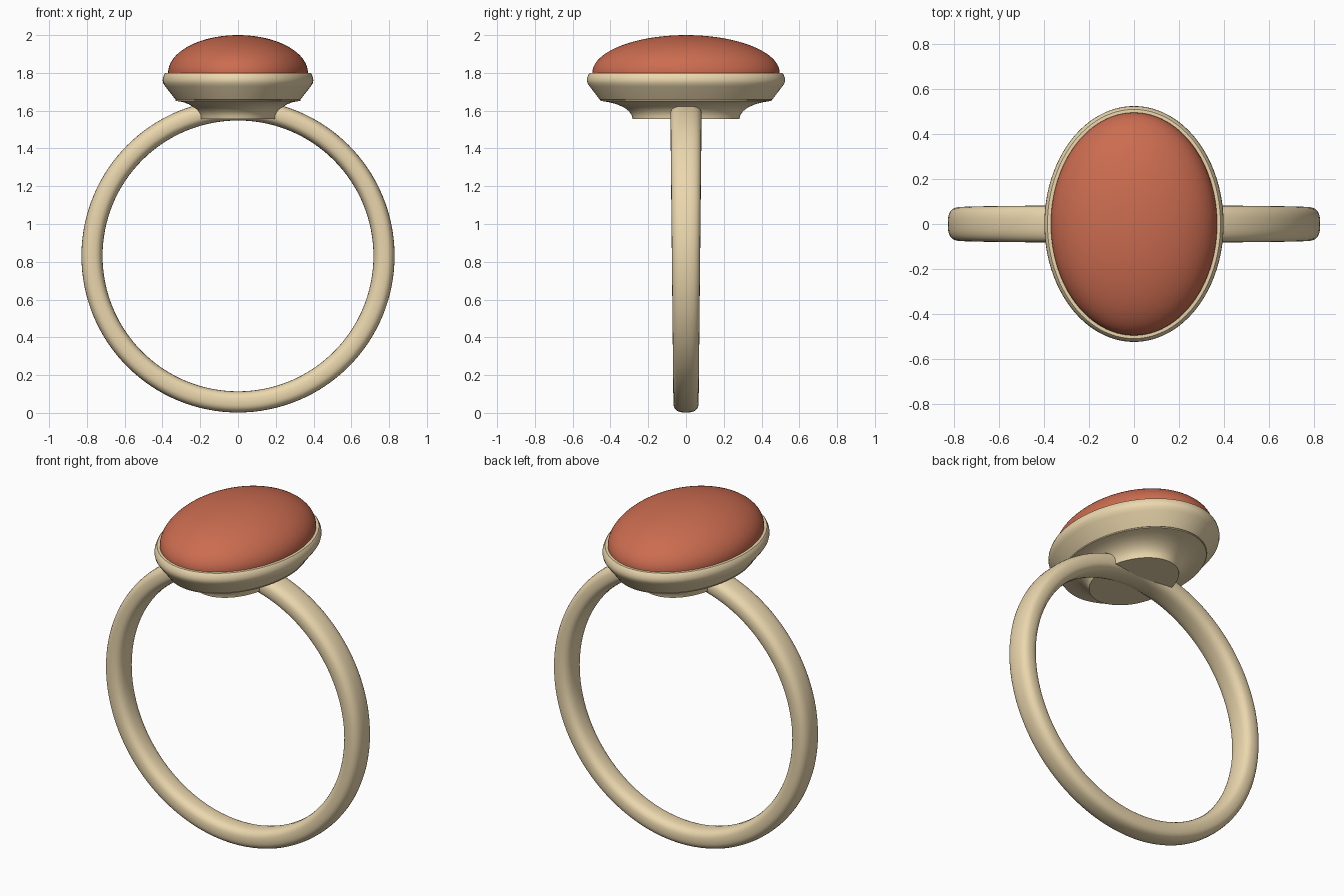
import bpy, bmesh, math
from math import sin, cos, pi

if "Cube" in bpy.data.objects:
    bpy.data.objects.remove(bpy.data.objects["Cube"])


def material(name, color):
    m = bpy.data.materials.new(name)
    m.diffuse_color = color
    m.use_nodes = True
    m.node_tree.nodes["Principled BSDF"].inputs["Base Color"].default_value = m.diffuse_color
    return m


gold = material("gold", (0.83, 0.68, 0.42, 1))
coral = material("coral", (0.60, 0.15, 0.08, 1))


def loft(name, rings, mat, closed=False, angle=35):
    """Skin a list of equal-length point rings; cap the ends unless closed."""
    bm = bmesh.new()
    loops = [[bm.verts.new(p) for p in ring] for ring in rings]
    n = len(loops[0])
    pairs = list(zip(loops, loops[1:]))
    if closed:
        pairs.append((loops[-1], loops[0]))
    for a, b in pairs:
        for i in range(n):
            j = (i + 1) % n
            bm.faces.new((a[i], a[j], b[j], b[i]))
    if not closed:
        bm.faces.new(loops[0][::-1])
        bm.faces.new(loops[-1])
    bmesh.ops.recalc_face_normals(bm, faces=bm.faces[:])
    me = bpy.data.meshes.new(name)
    bm.to_mesh(me)
    bm.free()
    ob = bpy.data.objects.new(name, me)
    bpy.context.collection.objects.link(ob)
    me.materials.append(mat)
    bpy.ops.object.select_all(action='DESELECT')
    ob.select_set(True)
    bpy.context.view_layer.objects.active = ob
    bpy.ops.object.shade_smooth_by_angle(angle=math.radians(angle))
    return ob


def oval(rx, ry, z, n=96):
    return [(rx * cos(2 * pi * i / n), ry * sin(2 * pi * i / n), z) for i in range(n)]


def power(v, e):
    return math.copysign(abs(v) ** e, v)


# finger band: rounded section that widens slightly towards the setting
R, CZ, THICK, N = 0.773, 0.831, 0.056, 128
band = []
for i in range(N):
    a = 2 * pi * i / N
    half_w = 0.075 + 0.008 * cos(a)
    ring = []
    for k in range(28):
        t = 2 * pi * k / 28
        r = R + THICK * power(cos(t), 0.75)
        ring.append((r * sin(a), half_w * power(sin(t), 0.75), CZ + r * cos(a)))
    band.append(ring)
loft("band", band, gold, closed=True)

# flared collar between band and bezel (rx, ry, z)
collar = [(0.203, 0.283, 1.556), (0.205, 0.287, 1.575), (0.214, 0.300, 1.595),
          (0.231, 0.325, 1.615), (0.258, 0.363, 1.633), (0.290, 0.410, 1.645),
          (0.330, 0.452, 1.652), (0.330, 0.452, 1.67)]
loft("collar", [oval(*p) for p in collar], gold)

# bezel cup with bevelled underside and rounded rim
bezel = [(0.322, 0.448, 1.657), (0.330, 0.456, 1.658), (0.385, 0.510, 1.728),
         (0.396, 0.521, 1.745), (0.399, 0.525, 1.760), (0.397, 0.523, 1.775),
         (0.391, 0.516, 1.792), (0.385, 0.510, 1.799), (0.365, 0.490, 1.800)]
loft("bezel", [oval(*p) for p in bezel], gold)

# domed oval stone
dome = [(0.370, 0.496, 1.78)]
for i in range(24):
    t = pi / 2 * i / 24
    dome.append((0.370 * cos(t), 0.496 * cos(t), 1.80 + 0.20 * sin(t)))
dome.append((0.004, 0.006, 2.0))
loft("stone", [oval(*p) for p in dome], coral)
